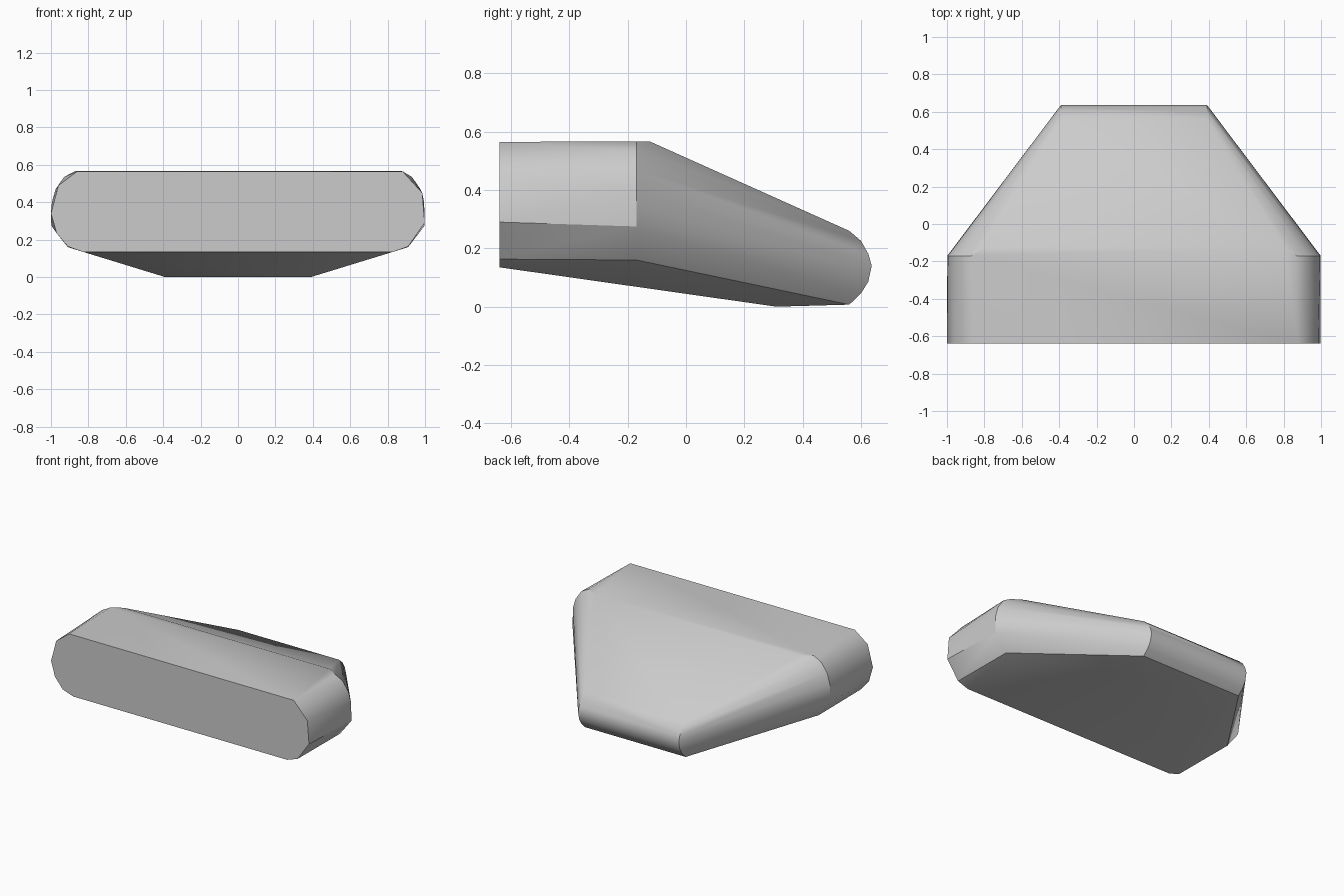
import bpy
import bmesh
import math

cube = bpy.data.objects.get("Cube")
if cube:
    bpy.data.objects.remove(cube, do_unlink=True)

# Plain grey finish
grey = bpy.data.materials.new("light_grey")
grey.use_nodes = True
colour = (0.6, 0.6, 0.6, 1)
grey.diffuse_color = colour
grey.node_tree.nodes["Principled BSDF"].inputs["Base Color"].default_value = colour

FRONT, SHOULDER = -0.64, -0.17

# Front cross-section (x, z), slightly different on each side
front_left = [(0.88, 0.565), (0.985, 0.45), (0.998, 0.29), (0.91, 0.163), (0.83, 0.135)]
front_right = [(0.86, 0.565), (0.96, 0.49), (1.0, 0.34), (0.97, 0.235), (0.91, 0.163), (0.83, 0.135)]
# Shoulder cross-section (x, z), where the sides start to taper
shoulder = [(0.87, 0.567), (0.93, 0.535), (0.975, 0.47), (0.995, 0.4), (0.998, 0.275), (0.91, 0.16)]
# Rounded back edge (y, z), of constant width
back_edge = [(0.56, 0.26), (0.6, 0.226), (0.626, 0.18), (0.637, 0.14), (0.625, 0.085), (0.6, 0.045), (0.56, 0.007)]
BACK_X = 0.39

points = [(x, FRONT, z) for x, z in front_left]
points += [(-x, FRONT, z) for x, z in front_right]
for side in (1, -1):
    points += [(side * x, SHOULDER, z) for x, z in shoulder]
    points += [(side * BACK_X, y, z) for y, z in back_edge]
    points += [(side * 0.8, -0.125, 0.567), (side * BACK_X, 0.31, 0.0)]

# Convex shell wrapped round the sections
bm = bmesh.new()
for p in points:
    bm.verts.new(p)
hull = bmesh.ops.convex_hull(bm, input=bm.verts[:])
loose = {v for v in hull["geom_interior"] + hull["geom_unused"] if isinstance(v, bmesh.types.BMVert)}
bmesh.ops.delete(bm, geom=list(loose), context="VERTS")
bmesh.ops.dissolve_limit(bm, angle_limit=math.radians(0.5), verts=bm.verts[:], edges=bm.edges[:])
bmesh.ops.recalc_face_normals(bm, faces=bm.faces[:])

mesh = bpy.data.meshes.new("tapered_body")
bm.to_mesh(mesh)
bm.free()
mesh.materials.append(grey)
body = bpy.data.objects.new("tapered_body", mesh)
bpy.context.collection.objects.link(body)

# Soft rounding, with the hard creases kept sharp
bpy.ops.object.select_all(action="DESELECT")
body.select_set(True)
bpy.context.view_layer.objects.active = body
bpy.ops.object.shade_smooth_by_angle(angle=math.radians(30))
